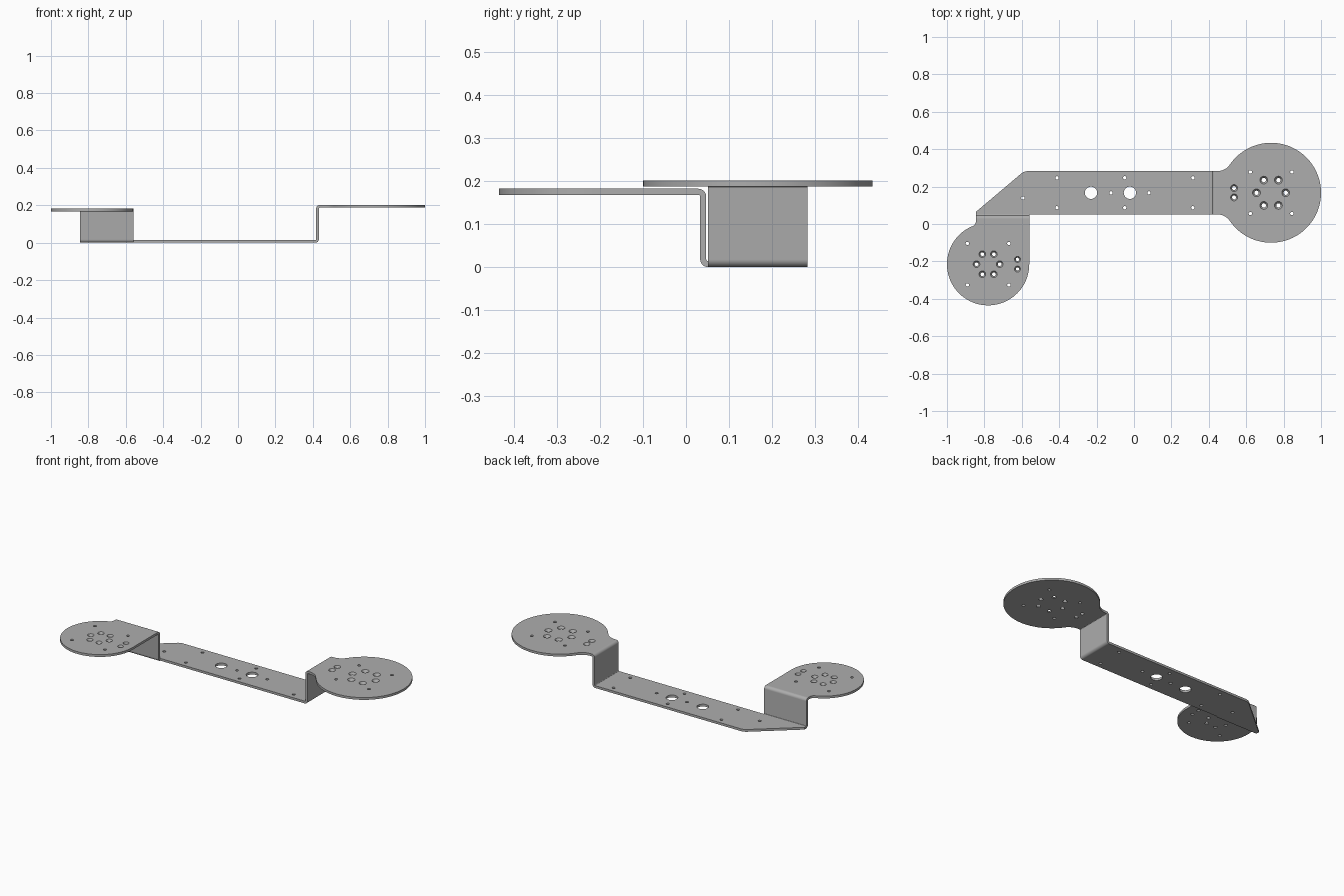
import bpy, bmesh
from math import sin, cos, pi, radians, sqrt, atan2
from mathutils import Vector

if "Cube" in bpy.data.objects:
    bpy.data.objects.remove(bpy.data.objects["Cube"])

T = 0.014                    # sheet thickness
BEND = 0.011                 # bend radius at mid sheet
FRONT, BACK = 0.051, 0.283   # strip edges
LEFT_X, NOTCH_X = -0.845, -0.56
RISER_X, RISER_Y = 0.425, 0.04
HIGH, LOW = 0.201, 0.182     # upper faces of the two pads

steel = bpy.data.materials.new("grey steel")
steel.use_nodes = True
steel.diffuse_color = (0.42, 0.42, 0.42, 1)
steel.node_tree.nodes["Principled BSDF"].inputs["Base Color"].default_value = (0.42, 0.42, 0.42, 1)


def make_object(name, bm):
    bmesh.ops.recalc_face_normals(bm, faces=bm.faces)
    mesh = bpy.data.meshes.new(name)
    bm.to_mesh(mesh)
    bm.free()
    obj = bpy.data.objects.new(name, mesh)
    bpy.context.collection.objects.link(obj)
    mesh.materials.append(steel)
    return obj


def activate(obj):
    bpy.ops.object.select_all(action='DESELECT')
    obj.select_set(True)
    bpy.context.view_layer.objects.active = obj


def smooth(obj):
    activate(obj)
    bpy.ops.object.shade_smooth_by_angle(angle=radians(30))


def prism(name, points, depth):
    bm = bmesh.new()
    face = bm.faces.new([bm.verts.new(p) for p in points])
    new = bmesh.ops.extrude_face_region(bm, geom=[face])["geom"]
    verts = [g for g in new if isinstance(g, bmesh.types.BMVert)]
    bmesh.ops.translate(bm, verts=verts, vec=Vector(depth))
    return make_object(name, bm)


def arc(cx, cy, r, a, b, n):
    return [(cx + r * cos(a + (b - a) * i / n), cy + r * sin(a + (b - a) * i / n))
            for i in range(n + 1)]


def plate(name, outline, top, holes):
    """Flat plate with holes (x, y, top radius, bottom radius)."""
    obj = prism(name, [(x, y, top - T) for x, y in outline], (0, 0, T))
    bm = bmesh.new()
    for x, y, r_top, r_low in holes:
        d = (r_top - r_low) / 2
        made = bmesh.ops.create_cone(bm, cap_ends=True, segments=24, radius1=r_low - d,
                                     radius2=r_top + d, depth=2 * T)
        bmesh.ops.translate(bm, verts=made["verts"], vec=(x, y, top - T / 2))
    cutter = make_object("hole_cutter", bm)
    cutter.hide_render = True
    mod = obj.modifiers.new("holes", 'BOOLEAN')
    mod.operation = 'DIFFERENCE'
    mod.solver = 'EXACT'
    mod.object = cutter
    activate(obj)
    bpy.ops.object.modifier_apply(modifier=mod.name)
    bpy.data.objects.remove(cutter)
    smooth(obj)


def riser(name, top, place, depth):
    """Z-shaped bent section running from the base up to a pad."""
    def side(s):
        off = s * T / 2
        return (arc(-BEND, T / 2 + BEND, BEND + off, -pi / 2, 0, 8)
                + arc(BEND, top - T / 2 - BEND, BEND - off, pi, pi / 2, 8))
    smooth(prism(name, [place(u, z) for u, z in side(1) + side(-1)[::-1]], depth))


def pad_holes(cx, cy, ring, r, pair_x, pair_gap):
    """Six countersunk holes in a ring, a countersunk pair and four small holes."""
    holes = [(cx + ring * cos(i * pi / 3), cy + ring * sin(i * pi / 3), r, r * 0.55)
             for i in range(6)]
    holes += [(pair_x, cy + s * pair_gap, r * 0.9, r * 0.5) for s in (-1, 1)]
    holes += [(cx + i * 0.111, cy + j * 0.111, 0.009, 0.009)
              for i in (-1, 1) for j in (-1, 1)]
    return holes


# Long base strip with one chamfered end
strip = [(LEFT_X, FRONT), (RISER_X - BEND, FRONT), (RISER_X - BEND, BACK),
         (-0.57, BACK), (-0.582, 0.281), (-0.594, 0.276), (-0.605, 0.268), (LEFT_X, 0.065)]
MID = (FRONT + BACK) / 2
strip_holes = [(x, MID, 0.033, 0.033) for x in (-0.23, -0.022)]
strip_holes += [(x, MID + s * 0.08, 0.009, 0.009)
                for x in (-0.412, -0.05, 0.315) for s in (-1, 1)]
strip_holes += [(x, y, 0.009, 0.009) for x, y in ((-0.123, MID), (0.08, MID), (-0.594, 0.139))]
plate("base_strip", strip, T, strip_holes)

# Bent risers
riser("left_riser", HIGH, lambda u, z: (RISER_X + u, FRONT, z), (0, BACK - FRONT, 0))
riser("right_riser", LOW, lambda u, z: (LEFT_X, RISER_Y - u, z), (NOTCH_X - LEFT_X, 0, 0))

# Large round pad with filleted neck, mirrored about its centre line
cx, R, rf = 0.733, 0.267, 0.08
dy = (BACK - FRONT) / 2 + rf
dx = sqrt((R + rf) ** 2 - dy ** 2)
a = atan2(dy, dx)
half = [(RISER_X + BEND, BACK)] + arc(cx - dx, MID + dy, rf, -pi / 2, -a, 8)
mirrored = [(x, 2 * MID - y) for x, y in half[::-1]]
disc = arc(cx, MID, R, pi - a, -pi + a, 72)[1:-1]
plate("left_round_pad", half + disc + mirrored, HIGH,
      pad_holes(cx, MID, 0.078, 0.021, 0.535, 0.025))

# Small round pad, straight on one side and filleted on the other
cx, cy, R, rf = -0.78, -0.215, 0.22, 0.03
dx = cx - LEFT_X + rf
dy = sqrt((R + rf) ** 2 - dx ** 2)
a = atan2(dy, dx)
start = RISER_Y - BEND
outline = [(NOTCH_X, start)] + arc(cx, cy, R, 0, -pi - a, 72)
outline = outline[:-1] + arc(cx - dx, cy + dy, rf, -a, 0, 8) + [(LEFT_X, start)]
plate("right_round_pad", outline, LOW, pad_holes(cx, cy, 0.062, 0.018, -0.623, 0.026))
